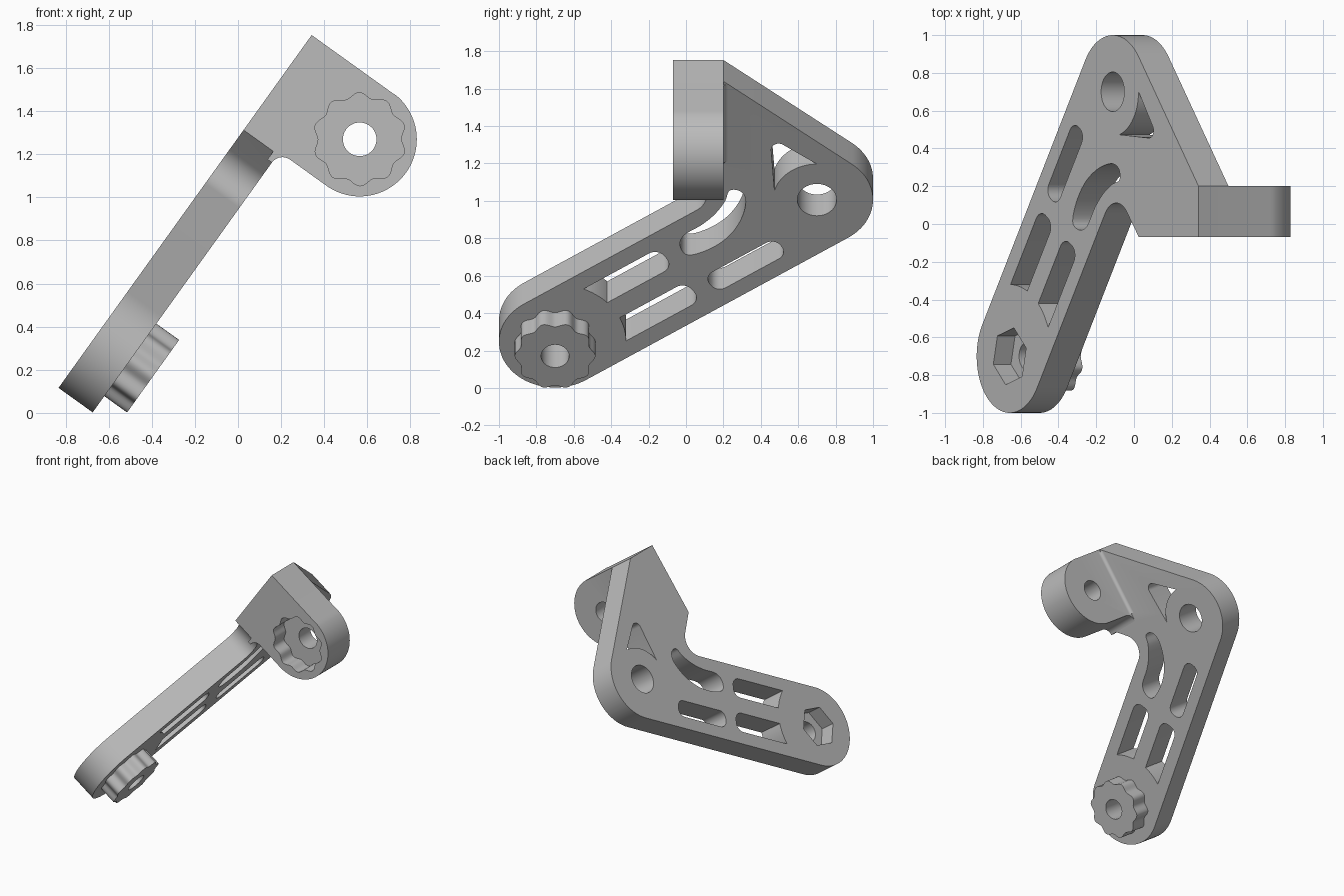
import bpy, bmesh
from math import sin, cos, radians, sqrt, pi
from mathutils import Vector

if "Cube" in bpy.data.objects:
    bpy.data.objects.remove(bpy.data.objects["Cube"], do_unlink=True)

grey = bpy.data.materials.new("plain grey")
grey.use_nodes = True
colour = (0.5, 0.5, 0.5, 1)
grey.diffuse_color = colour
grey.node_tree.nodes["Principled BSDF"].inputs["Base Color"].default_value = colour

# Tilted frame: u climbs the plate, v is world y, n points out of its lower face
U, V, N = Vector((0.583, 0, 0.8125)), Vector((0, 1, 0)), Vector((0.8125, 0, -0.583))
ORIGIN = Vector((-0.83, 0, 0.12))
THICK, R = 0.195, 0.3
FOOT, ELBOW = (0.295, -0.7), (1.23, 0.7)
BOSS = (1.747, 0.463)          # (u, n) centre of the side boss
BACK, FRONT, TOP = 0.2, -0.07, 2.01


def prism(name, pts, axes, lo, hi):
    """Extrude a 2D outline drawn on axes[0], axes[1] along axes[2]."""
    a, b, c = axes
    bm = bmesh.new()
    base = [bm.verts.new(ORIGIN + a * x + b * y + c * lo) for x, y in pts]
    face = bm.faces.new(base)
    new = bmesh.ops.extrude_face_region(bm, geom=[face])["geom"]
    bmesh.ops.translate(bm, vec=c * (hi - lo),
                        verts=[g for g in new if isinstance(g, bmesh.types.BMVert)])
    bmesh.ops.recalc_face_normals(bm, faces=bm.faces)
    mesh = bpy.data.meshes.new(name)
    bm.to_mesh(mesh)
    bm.free()
    mesh.materials.append(grey)
    ob = bpy.data.objects.new(name, mesh)
    bpy.context.collection.objects.link(ob)
    return ob


def arc(c, r, a0, a1, n=24):
    angles = [radians(a0 + (a1 - a0) * i / n) for i in range(n + 1)]
    return [(c[0] + r * cos(a), c[1] + r * sin(a)) for a in angles]


def circle(c, r, n=48):
    return arc(c, r, 0, 360 - 360 / n, n - 1)


def knurl(c, phase, n=120):
    """Ten soft lobes around a circle."""
    out = []
    for i in range(n):
        a = 2 * pi * i / n
        r = 0.204 + 0.012 * cos(10 * (a - radians(phase)))
        out.append((c[0] + r * cos(a), c[1] + r * sin(a)))
    return out


def combine(body, other, op):
    m = body.modifiers.new(op, 'BOOLEAN')
    m.object, m.operation, m.solver = other, op, 'EXACT'
    bpy.context.view_layer.objects.active = body
    bpy.ops.object.modifier_apply(modifier=m.name)
    bpy.data.objects.remove(other, do_unlink=True)


def smooth(pts, steps=5):
    """Closed rounded curve through the points."""
    out, n = [], len(pts)
    for i in range(n):
        p0, p1, p2, p3 = [Vector(pts[(i + k) % n]) for k in (-1, 0, 1, 2)]
        for j in range(steps):
            t = j / steps
            out.append(tuple(0.5 * (2 * p1 + (p2 - p0) * t + (2 * p0 - 5 * p1 + 4 * p2 - p3) * t * t
                                    + (3 * p1 - p0 - 3 * p2 + p3) * t ** 3)))
    return out


def on_leg(pts):
    """From (along leg, across leg) to (u, v)."""
    return [(FOOT[0] + 0.5555 * s + 0.8315 * t, FOOT[1] + 0.8315 * s - 0.5555 * t) for s, t in pts]


FLAT = (U, V, N)
SIDE = (U, N, V)

# Angled plate outline: elbow, foot, inner corner, top end
outline = (arc(ELBOW, R, 38, 146.3) + arc(FOOT, R, 146.3, 326.3, 40)
           + arc((1.262, -0.009), 0.12, 146.3, 38, 16)
           + [(1.468, FRONT), (TOP, FRONT), (TOP, BACK)])
body = prism("bracket_body", outline, FLAT, 0, THICK)

# Side boss with a rounded end and a fillet under it
low = BOSS[0] - 0.265
boss = ([(TOP, 0.0), (TOP, BOSS[1])] + arc(BOSS, 0.265, 0, 180, 40)[1:]
        + arc((low - 0.06, THICK + 0.06), 0.06, 0, -90, 8)
        + [(low - 0.06, 0.17), (low, 0.17), (low, 0.0)])
combine(body, prism("boss", boss, SIDE, FRONT, BACK), 'UNION')

# Small fillet where the back of the boss meets the plate
f = 0.025
fillet = ([(BACK - 0.02, THICK - 0.02), (BACK - 0.02, THICK + f)]
          + arc((BACK + f, THICK + f), f, 180, 270, 6) + [(BACK + f, THICK - 0.02)])
combine(body, prism("fillet", fillet, (V, N, U), low, TOP - 0.02), 'UNION')

# Knurled foot knob
combine(body, prism("knob", knurl(FOOT, 90), FLAT, THICK - 0.03, 0.325), 'UNION')


def cut(pts, axes=FLAT, lo=-0.1, hi=0.5):
    combine(body, prism("cutter", pts, axes, lo, hi), 'DIFFERENCE')


# Round holes and hexagonal pocket
cut(circle(ELBOW, 0.105))
cut(circle(FOOT, 0.075))
cut(arc(FOOT, 0.155, 16, 316, 5), hi=0.115)

# Knurled recess and bore in the boss; the lobes stand upright in the world
upright = 54.3
cut(knurl(BOSS, 90 - upright), SIDE, FRONT - 0.1, FRONT + 0.13)
cut(circle(BOSS, 0.078), SIDE, FRONT - 0.1, BACK + 0.1)

# Lower pair of slots, their near ends concentric with the foot
for side in (1, -1):
    ts = [0.06 + 0.145 * i / 8 for i in range(9)]
    slot = [(sqrt(0.38 ** 2 - t * t), t) for t in ts]
    slot += arc((0.74, 0.145), 0.06, 90, 0, 8) + arc((0.74, 0.12), 0.06, 0, -90, 8)
    cut(on_leg([(s, side * t) for s, t in slot]))

# Upper straight slot
r = 0.055
slot = (arc((1.30, -0.14), r, 90, 0, 8) + arc((1.30, -0.155), r, 0, -90, 8)
        + arc((0.955, -0.155), r, -90, -180, 8) + arc((0.955, -0.14), r, 180, 90, 8))
cut(on_leg(slot))

# Upper curved slot, bending round the inner corner
bend = [(0.91, 0.08), (1.02, 0.05), (1.15, 0.06), (1.27, 0.115), (1.36, 0.2), (1.375, 0.27),
        (1.33, 0.31), (1.27, 0.265), (1.18, 0.225), (1.08, 0.205), (0.96, 0.2), (0.905, 0.15)]
cut(on_leg(smooth(bend)))

# Three-sided window beside the elbow hole
window = arc(ELBOW, 0.235, 0, -75, 14) + arc((1.56, 0.495), 0.04, -90, 35, 8)
cut(window)

# Shading
bpy.ops.object.select_all(action='DESELECT')
body.select_set(True)
bpy.context.view_layer.objects.active = body
bpy.ops.object.shade_smooth_by_angle(angle=radians(30))
